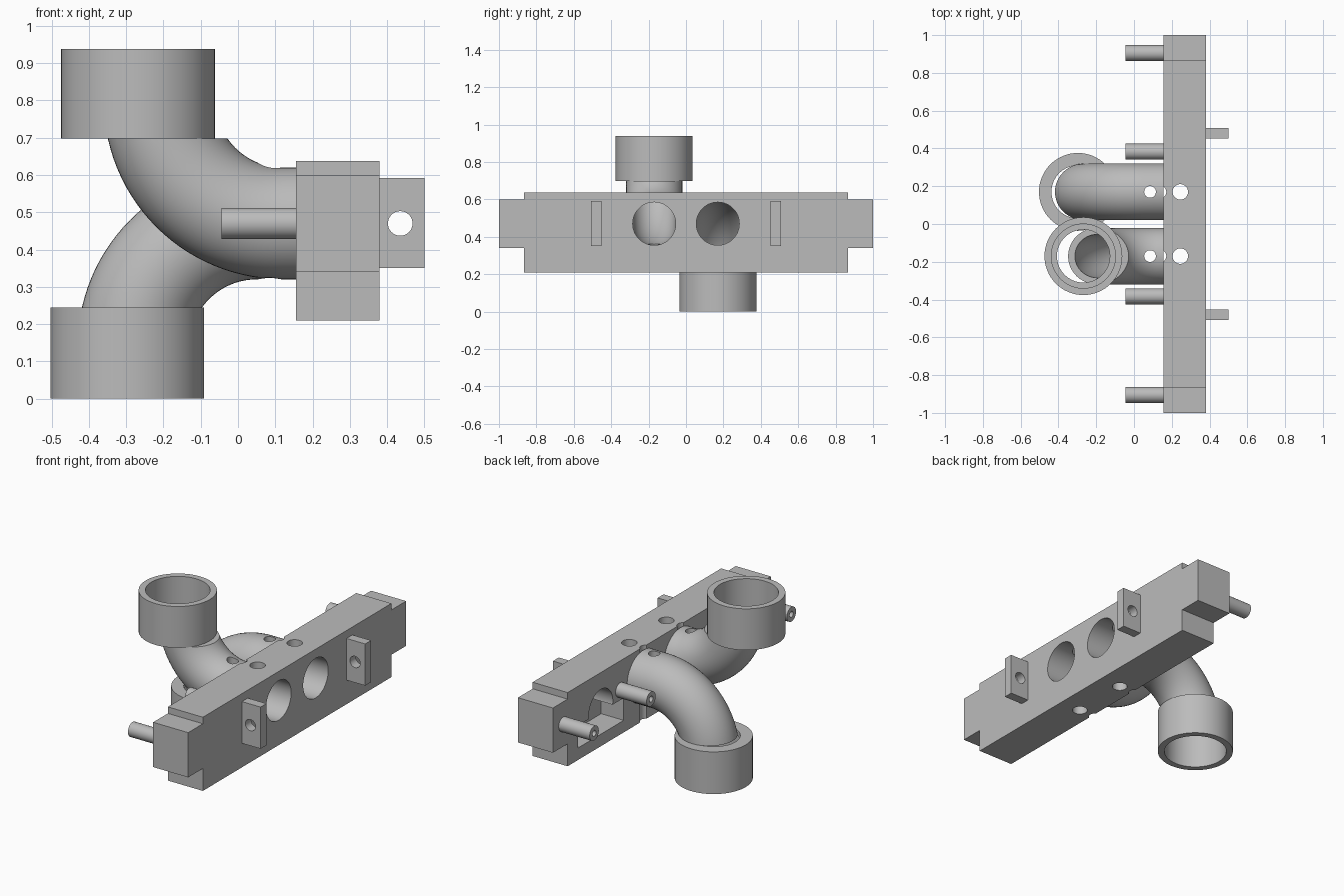
import bpy, bmesh
from math import sin, cos, pi, radians
from mathutils import Vector, Matrix

cube = bpy.data.objects.get("Cube")
if cube:
    bpy.data.objects.remove(cube, do_unlink=True)

grey = bpy.data.materials.new("plain grey")
grey.use_nodes = True
grey.diffuse_color = (0.5, 0.5, 0.5, 1)
grey.node_tree.nodes["Principled BSDF"].inputs["Base Color"].default_value = (0.5, 0.5, 0.5, 1)

AXIS_Z = 0.47     # height of pipes, pegs and tabs
PIPE_Y = 0.17     # sideways offset of each pipe
BAR_X0, BAR_X1 = 0.155, 0.38
ROT = {"x": Matrix.Rotation(pi / 2, 4, "Y"), "y": Matrix.Rotation(pi / 2, 4, "X"), "z": Matrix()}


def finish(name, bm):
    bmesh.ops.recalc_face_normals(bm, faces=bm.faces[:])
    me = bpy.data.meshes.new(name)
    bm.to_mesh(me)
    bm.free()
    ob = bpy.data.objects.new(name, me)
    bpy.context.collection.objects.link(ob)
    me.materials.append(grey)
    return ob


def box(name, x0, x1, y0, y1, z0, z1):
    bm = bmesh.new()
    bmesh.ops.create_cube(bm, size=1)
    bmesh.ops.scale(bm, vec=(x1 - x0, y1 - y0, z1 - z0), verts=bm.verts)
    bmesh.ops.translate(bm, vec=((x0 + x1) / 2, (y0 + y1) / 2, (z0 + z1) / 2), verts=bm.verts)
    return finish(name, bm)


def cylinder(name, centre, radius, length, axis="z", sides=48):
    bm = bmesh.new()
    bmesh.ops.create_cone(bm, cap_ends=True, segments=sides, radius1=radius, radius2=radius,
                          depth=length, matrix=Matrix.Translation(centre) @ ROT[axis])
    return finish(name, bm)


def select(ob):
    bpy.ops.object.select_all(action="DESELECT")
    ob.select_set(True)
    bpy.context.view_layer.objects.active = ob


def boolean(ob, other, operation="DIFFERENCE"):
    other.hide_render = True
    mod = ob.modifiers.new(operation.lower(), "BOOLEAN")
    mod.operation, mod.solver, mod.object = operation, "EXACT", other
    select(ob)
    bpy.ops.object.modifier_apply(modifier=mod.name)
    bpy.data.objects.remove(other, do_unlink=True)


def smooth(ob):
    select(ob)
    bpy.ops.object.shade_smooth_by_angle(angle=radians(30))


def bend_solid(name, x_start, y, bend_x, up, radius, sides=48, steps=28):
    """Solid round bar: short straight from the bar, then a quarter bend."""
    bend = 0.33
    stations = [(Vector((x_start, y, AXIS_Z)), Vector((0, 0, up)))]
    for i in range(steps + 1):
        a = pi / 2 * i / steps
        toward = Vector((sin(a), 0, up * cos(a)))
        stations.append((Vector((bend_x, y, AXIS_Z + up * bend)) - toward * bend, toward))
    bm = bmesh.new()
    rings = []
    for p, n in stations:
        turns = [2 * pi * k / sides for k in range(sides)]
        rings.append([bm.verts.new(p + n * radius * cos(t) + Vector((0, radius * sin(t), 0)))
                      for t in turns])
    for r, s in zip(rings, rings[1:]):
        for k in range(sides):
            j = (k + 1) % sides
            bm.faces.new((r[k], r[j], s[j], s[k]))
    bm.faces.new(rings[0][::-1])
    bm.faces.new(rings[-1])
    return finish(name, bm)


def elbow(name, y, bend_x, up, cut_z):
    """Hollow bend, trimmed level at cut_z and drilled through."""
    ob = bend_solid(name, BAR_X0, y, bend_x, up, 0.15)
    boolean(ob, bend_solid("cutter", BAR_X0 + 0.05, y, bend_x, up, 0.115))
    zs = sorted((cut_z, cut_z + up * 0.5))
    boolean(ob, box("cutter", -0.8, 0.5, y - 0.3, y + 0.3, zs[0], zs[1]))
    boolean(ob, cylinder("cutter", (0.085, y, AXIS_Z), 0.031, 0.6, sides=32))
    smooth(ob)


def socket(name, x, y, z0, z1, opens_up):
    """Cup with a wide bore and a narrower hole through its floor."""
    ob = cylinder(name, (x, y, (z0 + z1) / 2), 0.206, z1 - z0, sides=64)
    shift = 0.03 if opens_up else -0.03
    boolean(ob, cylinder("cutter", (x, y, (z0 + z1) / 2 + shift), 0.17, z1 - z0, sides=64))
    boolean(ob, cylinder("cutter", (x, y, (z0 + z1) / 2), 0.14, 1, sides=64))
    smooth(ob)


# Mounting bar with stepped ends
bar = box("mounting_bar", BAR_X0, BAR_X1, -0.865, 0.865, 0.21, 0.638)
for side in (-1, 1):
    ys = sorted((side * 0.8, side))
    boolean(bar, box("end_block", BAR_X0, BAR_X1, ys[0], ys[1], 0.34, 0.6), "UNION")
for side in (-1, 1):
    y = side * PIPE_Y
    # pipe bore, vertical bolt hole and edge notch
    boolean(bar, cylinder("cutter", (0.27, y, AXIS_Z), 0.115, 0.5, "x"))
    boolean(bar, cylinder("cutter", (0.245, y, 0.42), 0.041, 0.8, sides=32))
    boolean(bar, cylinder("cutter", (0.137, y, 0.42), 0.034, 0.8, sides=32))
    # arched pocket in the pipe side
    ys = sorted((side * 0.35, side * 0.77))
    boolean(bar, box("cutter", 0.1, 0.3, ys[0], ys[1], 0.28, 0.41))
    boolean(bar, cylinder("cutter", (0.2, side * 0.56, 0.43), 0.11, 0.2, "x"))
smooth(bar)

# Pipes and their sockets
elbow("lower_elbow", PIPE_Y, 0.05, -1, 0.245)
elbow("upper_elbow", -PIPE_Y, 0.12, 1, 0.698)
socket("lower_socket", -0.297, PIPE_Y, 0, 0.245, False)
socket("upper_socket", -0.268, -PIPE_Y, 0.698, 0.938, True)

for side, label in ((-1, "front"), (1, "back")):
    # Drilled tabs
    y = side * 0.48
    tab = box(label + "_tab", BAR_X1, 0.5, y - 0.027, y + 0.027, 0.35, 0.592)
    boolean(tab, cylinder("cutter", (0.435, y, AXIS_Z), 0.033, 0.2, "y", 32))
    smooth(tab)
    # Pegs with a pilot hole in the tip
    for place, y in (("outer", side * 0.905), ("inner", side * 0.383)):
        peg = cylinder(f"{label}_{place}_peg", (0.056, y, AXIS_Z), 0.042, 0.2, "x", 32)
        boolean(peg, cylinder("cutter", (-0.045, y, AXIS_Z), 0.017, 0.2, "x", 24))
        smooth(peg)
